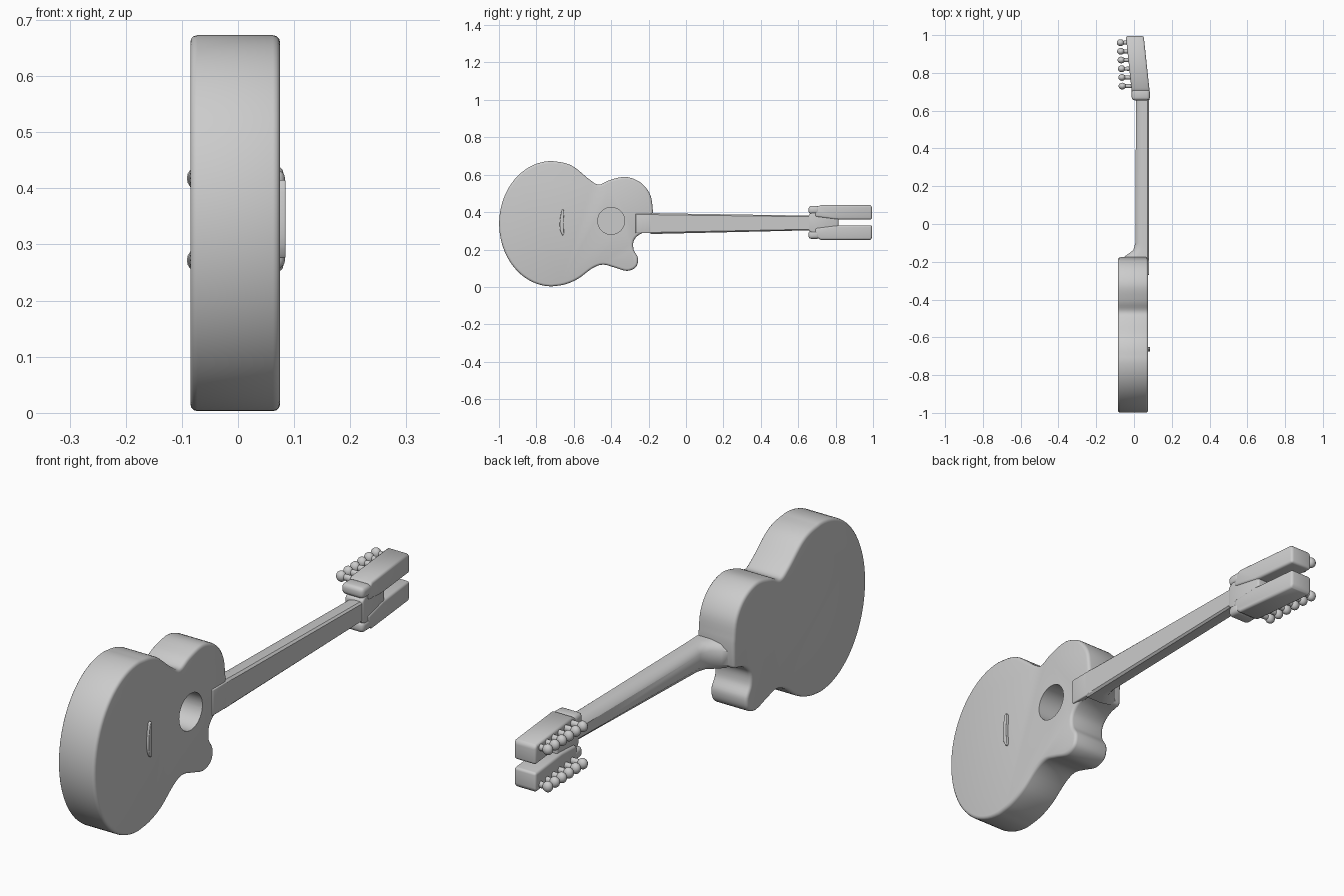
import bpy, bmesh, math
from mathutils import Vector

if "Cube" in bpy.data.objects:
    bpy.data.objects.remove(bpy.data.objects["Cube"])

grey = bpy.data.materials.new("plain grey")
grey.diffuse_color = (0.6, 0.6, 0.6, 1)
grey.use_nodes = True
grey.node_tree.nodes["Principled BSDF"].inputs["Base Color"].default_value = grey.diffuse_color


def finish(name, bm, bevel=0.0, segments=3):
    """Turn a bmesh into a smooth shaded object with rounded edges."""
    bmesh.ops.recalc_face_normals(bm, faces=bm.faces)
    mesh = bpy.data.meshes.new(name)
    bm.to_mesh(mesh)
    bm.free()
    mesh.materials.append(grey)
    ob = bpy.data.objects.new(name, mesh)
    bpy.context.collection.objects.link(ob)
    bpy.ops.object.select_all(action='DESELECT')
    bpy.context.view_layer.objects.active = ob
    ob.select_set(True)
    if bevel:
        mod = ob.modifiers.new("round", 'BEVEL')
        mod.width, mod.segments = bevel, segments
        mod.limit_method, mod.angle_limit = 'ANGLE', math.radians(40)
        bpy.ops.object.modifier_apply(modifier=mod.name)
    bpy.ops.object.shade_smooth_by_angle(angle=math.radians(40))
    return ob


def prism(name, outline, x0, x1, bevel=0.0, shear=None):
    """Extrude a (y, z) outline along x; shear shifts x by a function of y."""
    bm = bmesh.new()
    face = bm.faces.new([bm.verts.new((x0, y, z)) for y, z in outline])
    ext = bmesh.ops.extrude_face_region(bm, geom=[face])
    verts = [v for v in ext["geom"] if isinstance(v, bmesh.types.BMVert)]
    bmesh.ops.translate(bm, verts=verts, vec=(x1 - x0, 0, 0))
    if shear:
        for v in bm.verts:
            v.co.x += shear(v.co.y)
    return finish(name, bm, bevel)


def spline(points, steps=5):
    """Open Catmull-Rom curve through the points."""
    p = [Vector(q) for q in points]
    p = [2 * p[0] - p[1]] + p + [2 * p[-1] - p[-2]]
    out = []
    for a, b, c, d in zip(p, p[1:], p[2:], p[3:]):
        for i in range(steps):
            t = i / steps
            out.append(0.5 * (2 * b + (c - a) * t + (2 * a - 5 * b + 4 * c - d) * t * t
                              + (3 * b - a - 3 * c + d) * t ** 3))
    return [(v.x, v.y) for v in out] + [tuple(points[-1])]


def rect(y0, y1, z0, z1):
    return [(y0, z0), (y1, z0), (y1, z1), (y0, z1)]


# Body: elliptical lower bout, waist, upper bout and cutaway
upper = spline([(-0.717, 0.673), (-0.65, 0.663), (-0.594, 0.638), (-0.513, 0.572),
                (-0.465, 0.547), (-0.406, 0.572), (-0.32, 0.588), (-0.24, 0.556),
                (-0.19, 0.49), (-0.176, 0.40)])
lower = spline([(-0.18, 0.30), (-0.24, 0.285), (-0.278, 0.25), (-0.280, 0.20),
                (-0.257, 0.155), (-0.267, 0.107), (-0.316, 0.086), (-0.385, 0.105),
                (-0.444, 0.119), (-0.50, 0.10), (-0.578, 0.043), (-0.65, 0.013),
                (-0.717, 0.003)])
bout = []
for i in range(1, 40):
    a = math.pi * i / 40
    bout.append((-0.717 - 0.282 * math.sin(a), 0.338 - 0.335 * math.cos(a)))
body = prism("body", upper + lower + bout, -0.085, 0.075, 0.015)

# Sound hole cut into the body
ring = [(-0.4 + 0.072 * math.cos(math.tau * i / 40),
         0.353 + 0.072 * math.sin(math.tau * i / 40)) for i in range(40)]
cutter = prism("sound_hole_cutter", ring, -0.05, 0.2)
bpy.ops.object.select_all(action='DESELECT')
bpy.context.view_layer.objects.active = body
body.select_set(True)
cut = body.modifiers.new("sound hole", 'BOOLEAN')
cut.operation, cut.object, cut.solver = 'DIFFERENCE', cutter, 'EXACT'
bpy.ops.object.modifier_apply(modifier=cut.name)
bpy.data.objects.remove(cutter)
bpy.ops.object.shade_smooth_by_angle(angle=math.radians(40))

# Bridge
prism("bridge", spline([(-0.66, 0.275), (-0.672, 0.30), (-0.675, 0.345), (-0.665, 0.41),
                        (-0.652, 0.405), (-0.655, 0.345), (-0.652, 0.28)], 3),
      0.065, 0.085, 0.004)

# Neck: tapered rounded cross-section, lofted, with a heel at the body
stations = [(-0.19, -0.07, 0.339, 0.056), (-0.165, -0.04, 0.339, 0.056),
            (-0.14, -0.005, 0.339, 0.055), (-0.10, 0.008, 0.339, 0.054),
            (0.68, 0.010, 0.342, 0.039)]
bm = bmesh.new()
rings = []
for y, back, zc, half in stations:
    front = 0.08
    depth = front - back
    section = [(front, -0.85), (front, 0.85), (front - 0.008, 1), (front - 0.5 * depth, 1),
               (front - 0.8 * depth, 0.86), (back, 0.5), (back, -0.5),
               (front - 0.8 * depth, -0.86), (front - 0.5 * depth, -1), (front - 0.008, -1)]
    rings.append([bm.verts.new((x, y, zc + s * half)) for x, s in section])
for r, q in zip(rings, rings[1:]):
    for i in range(10):
        bm.faces.new((r[i], r[(i + 1) % 10], q[(i + 1) % 10], q[i]))
bm.faces.new(rings[0])
bm.faces.new(rings[-1])
finish("neck", bm)

# Fingerboard end lying on the body top
prism("fingerboard_end", rect(-0.27, -0.15, 0.288, 0.39), 0.06, 0.08, 0.004)


# Headstock: leaning back, two prongs joined by a web
def lean(y):
    return -0.031 * (y - 0.71) / 0.29


prism("headstock_web", [(0.655, 0.30), (0.71, 0.27), (0.815, 0.27), (0.815, 0.425),
                        (0.71, 0.425), (0.655, 0.385)], 0.0, 0.078, 0.008, lean)
for side, mid in ((1, "upper"), (-1, "lower")):
    def z(d):
        return 0.345 + side * d
    prism(mid + "_prong", [(0.69, z(0.03)), (0.80, z(0.016)), (0.995, z(0.016)),
                           (0.995, z(0.085)), (0.985, z(0.093)), (0.72, z(0.093)),
                           (0.69, z(0.075))], -0.013, 0.082, 0.01, lean)
    # Rounded shoulder beside the nut
    prism(mid + "_shoulder", rect(0.655, 0.715, *sorted((z(0.045), z(0.088)))),
          -0.012, 0.084, 0.015)
    # Row of tuners: a peg with a rounded knob
    for i in range(6):
        y = 0.73 + 0.046 * i
        bm = bmesh.new()
        for x, s in ((-0.035, (0.045, 0.011, 0.013)), (-0.069, (0.02, 0.018, 0.021))):
            ball = bmesh.ops.create_uvsphere(bm, u_segments=14, v_segments=8, radius=1)["verts"]
            bmesh.ops.scale(bm, vec=s, verts=ball)
            bmesh.ops.translate(bm, vec=(x + 0.4 * lean(y) + 0.008, y, z(0.073)), verts=ball)
        finish("%s_tuner_%d" % (mid, i + 1), bm)
